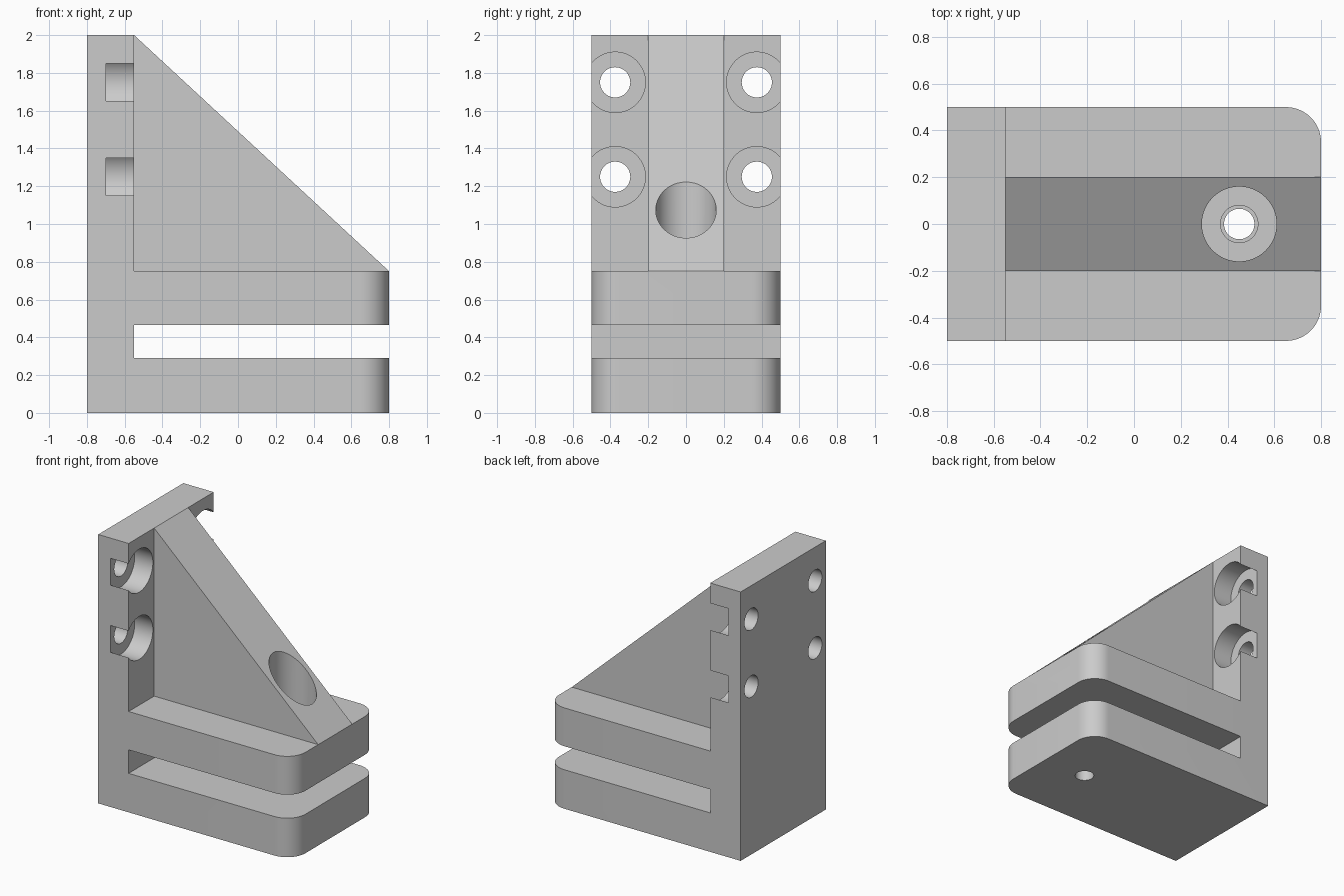
import bpy, bmesh, math
from mathutils import Matrix, Vector

if "Cube" in bpy.data.objects:
    bpy.data.objects.remove(bpy.data.objects["Cube"], do_unlink=True)

grey = bpy.data.materials.new("plain grey")
grey.use_nodes = True
colour = (0.6, 0.6, 0.6, 1)
grey.diffuse_color = colour
grey.node_tree.nodes["Principled BSDF"].inputs["Base Color"].default_value = colour


def add_object(name, bm):
    bmesh.ops.recalc_face_normals(bm, faces=bm.faces)
    mesh = bpy.data.meshes.new(name)
    bm.to_mesh(mesh)
    bm.free()
    mesh.materials.append(grey)
    obj = bpy.data.objects.new(name, mesh)
    bpy.context.collection.objects.link(obj)
    return obj


def extrude_profile(points, half_width):
    """Extrude an x-z outline along y."""
    bm = bmesh.new()
    face = bm.faces.new([bm.verts.new((x, -half_width, z)) for x, z in points])
    new = bmesh.ops.extrude_face_region(bm, geom=[face])["geom"]
    verts = [g for g in new if isinstance(g, bmesh.types.BMVert)]
    bmesh.ops.translate(bm, verts=verts, vec=(0, 2 * half_width, 0))
    return bm


def cylinder(name, radius, start, end):
    start, end = Vector(start), Vector(end)
    axis = end - start
    bm = bmesh.new()
    turn = axis.to_track_quat("Z", "Y").to_matrix().to_4x4()
    bmesh.ops.create_cone(bm, cap_ends=True, segments=64, radius1=radius, radius2=radius,
                          depth=axis.length,
                          matrix=Matrix.Translation((start + end) / 2) @ turn)
    return add_object(name, bm)


def combine(target, other, operation):
    """Apply a boolean and discard the helper."""
    other.hide_render = True
    mod = target.modifiers.new(operation, "BOOLEAN")
    mod.operation, mod.solver, mod.object = operation, "EXACT", other
    bpy.context.view_layer.objects.active = target
    bpy.ops.object.modifier_apply(modifier=mod.name)
    bpy.data.objects.remove(other, do_unlink=True)


# Back plate with two clamp jaws separated by a slot
back, inner, tip = -0.8, -0.55, 0.8
bm = extrude_profile([(back, 0), (tip, 0), (tip, 0.29), (inner, 0.29), (inner, 0.465),
                      (tip, 0.465), (tip, 0.75), (inner, 0.75), (inner, 2), (back, 2)], 0.5)
corners = [e for e in bm.edges
           if all(v.co.x > tip - 0.01 for v in e.verts)
           and abs(e.verts[0].co.y - e.verts[1].co.y) < 0.01]
bmesh.ops.bevel(bm, geom=corners, offset=0.15, segments=14, profile=0.5, affect="EDGES")
bracket = add_object("clamp_bracket", bm)

# Sloping rib, sunk into the plate and upper jaw
rib = add_object("rib", extrude_profile(
    [(inner, 2), (tip, 0.75), (0.7, 0.65), (-0.65, 0.65), (-0.65, 1.9)], 0.2))
combine(bracket, rib, "UNION")

# Clamp screw: head recess, clearance hole and narrower lower hole
for radius, low, high in ((0.16, 0.75, 2), (0.08, 0.4, 1), (0.065, -0.1, 0.4)):
    combine(bracket, cylinder("screw_cutter", radius, (0.45, 0, low), (0.45, 0, high)),
            "DIFFERENCE")

# Four mounting holes with recesses breaking through the plate sides
for y in (-0.375, 0.375):
    for z in (1.25, 1.75):
        combine(bracket, cylinder("recess_cutter", 0.16, (-0.7, y, z), (-0.4, y, z)),
                "DIFFERENCE")
        combine(bracket, cylinder("hole_cutter", 0.08, (-0.9, y, z), (-0.6, y, z)),
                "DIFFERENCE")

bpy.ops.object.select_all(action="DESELECT")
bracket.select_set(True)
bpy.context.view_layer.objects.active = bracket
bpy.ops.object.shade_smooth_by_angle(angle=math.radians(30))
